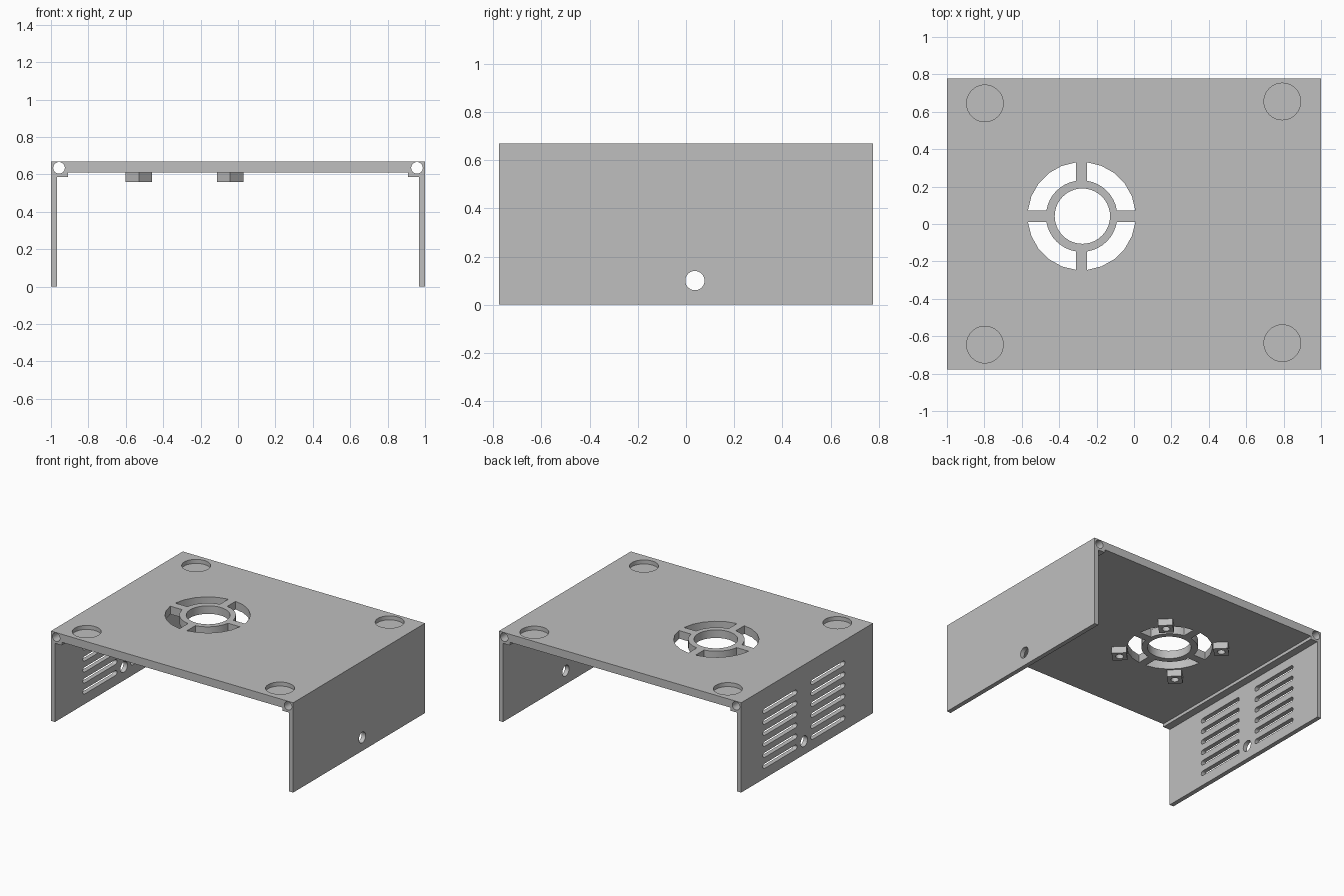
import bpy, bmesh
from math import sin, cos, pi, asin

cube = bpy.data.objects.get("Cube")
if cube:
    bpy.data.objects.remove(cube)

grey = bpy.data.materials.new("plain grey")
grey.use_nodes = True
colour = (0.52, 0.52, 0.52, 1)
grey.diffuse_color = colour
grey.node_tree.nodes["Principled BSDF"].inputs["Base Color"].default_value = colour


def arc(cx, cy, r, start, end, steps):
    return [(cx + r * cos(start + (end - start) * i / steps),
             cy + r * sin(start + (end - start) * i / steps)) for i in range(steps + 1)]


def circle(cx, cy, r, sides=40):
    return arc(cx, cy, r, 0, 2 * pi, sides)[:-1]


def prism(bm, outline, axis, lo, hi):
    """Extrude a 2D outline along an axis between lo and hi."""
    place = {"x": lambda p, t: (t, p[0], p[1]),
             "y": lambda p, t: (p[0], t, p[1]),
             "z": lambda p, t: (p[0], p[1], t)}[axis]
    face = bm.faces.new([bm.verts.new(place(p, lo)) for p in outline])
    ext = bmesh.ops.extrude_face_region(bm, geom=[face])
    moved = [v for v in ext["geom"] if isinstance(v, bmesh.types.BMVert)]
    a, b = place((0, 0), lo), place((0, 0), hi)
    bmesh.ops.translate(bm, verts=moved, vec=[q - p for p, q in zip(a, b)])


def make_object(name, bm):
    bmesh.ops.recalc_face_normals(bm, faces=bm.faces)
    mesh = bpy.data.meshes.new(name)
    bm.to_mesh(mesh)
    bm.free()
    mesh.materials.append(grey)
    obj = bpy.data.objects.new(name, mesh)
    bpy.context.collection.objects.link(obj)
    return obj


def carve(obj, cutter):
    """Subtract the cutter, bake the result and shade it."""
    cutter.hide_render = True
    mod = obj.modifiers.new("cut", "BOOLEAN")
    mod.operation = "DIFFERENCE"
    mod.solver = "EXACT"
    mod.object = cutter
    bpy.ops.object.select_all(action="DESELECT")
    obj.select_set(True)
    bpy.context.view_layer.objects.active = obj
    bpy.ops.object.modifier_apply(modifier=mod.name)
    bpy.data.objects.remove(cutter)
    bpy.ops.object.shade_smooth_by_angle(angle=0.28)


HALF_Y, TOP, UNDER, LEDGE = 0.777, 0.67, 0.61, 0.587
FAN_X, FAN_Y = -0.28, 0.042

# Cover: top plate, side walls and corner ledges in one profile
half = [(1, TOP), (1, 0), (0.967, 0), (0.967, LEDGE), (0.91, LEDGE), (0.91, UNDER)]
bm = bmesh.new()
prism(bm, half + [(-x, z) for x, z in reversed(half)], "y", -HALF_Y, HALF_Y)
cover = make_object("cover", bm)

cuts = bmesh.new()

# Long rod holes and cable holes on both sides
for side in (-1, 1):
    prism(cuts, circle(side * 0.957, 0.635, 0.031), "y", -1, 1)
    prism(cuts, circle(0.037, 0.1, 0.04), "x", side * 0.94, side * 1.1)

# Shallow round pockets at the corners
for x, y in ((-0.797, 0.645), (-0.797, -0.645), (0.793, 0.655), (0.793, -0.637)):
    prism(cuts, circle(x, y, 0.098), "z", 0.64, 0.8)

# Fan opening: centre hole and four ring segments between spokes
prism(cuts, circle(FAN_X + 0.004, FAN_Y, 0.148), "z", 0.5, 0.8)
for q in range(4):
    outer, inner = asin(0.03 / 0.289), asin(0.03 / 0.191)
    a = q * pi / 2
    segment = arc(FAN_X, FAN_Y, 0.289, a + outer, a + pi / 2 - outer, 5)
    segment += arc(FAN_X, FAN_Y, 0.191, a + pi / 2 - inner, a + inner, 8)
    prism(cuts, segment, "z", 0.5, 0.8)

# Two columns of rounded vent slots in one wall
r = 0.018
for y0, y1 in ((0.12, 0.52), (-0.445, -0.045)):
    for row in range(6):
        z = 0.093 + row * 0.082
        slot = arc(y1 - r, z, r, -pi / 2, pi / 2, 12)
        slot += arc(y0 + r, z, r, pi / 2, 3 * pi / 2, 12)
        prism(cuts, slot, "x", -1.1, -0.94)

carve(cover, make_object("cover_cutter", cuts))

# Fan lugs: diagonal blocks with screw holes under the plate
for sx in (-1, 1):
    for sy in (-1, 1):
        x, y = FAN_X - 0.006 + sx * 0.244, FAN_Y + sy * 0.244
        bm = bmesh.new()
        prism(bm, circle(x, y, 0.071, 4), "z", 0.56, UNDER + 0.01)
        name = f"fan_lug_{'back' if sy > 0 else 'front'}_{'left' if sx > 0 else 'right'}"
        lug = make_object(name, bm)
        bm = bmesh.new()
        prism(bm, circle(x, y, 0.027, 24), "z", 0.5, UNDER)
        carve(lug, make_object("lug_cutter", bm))
